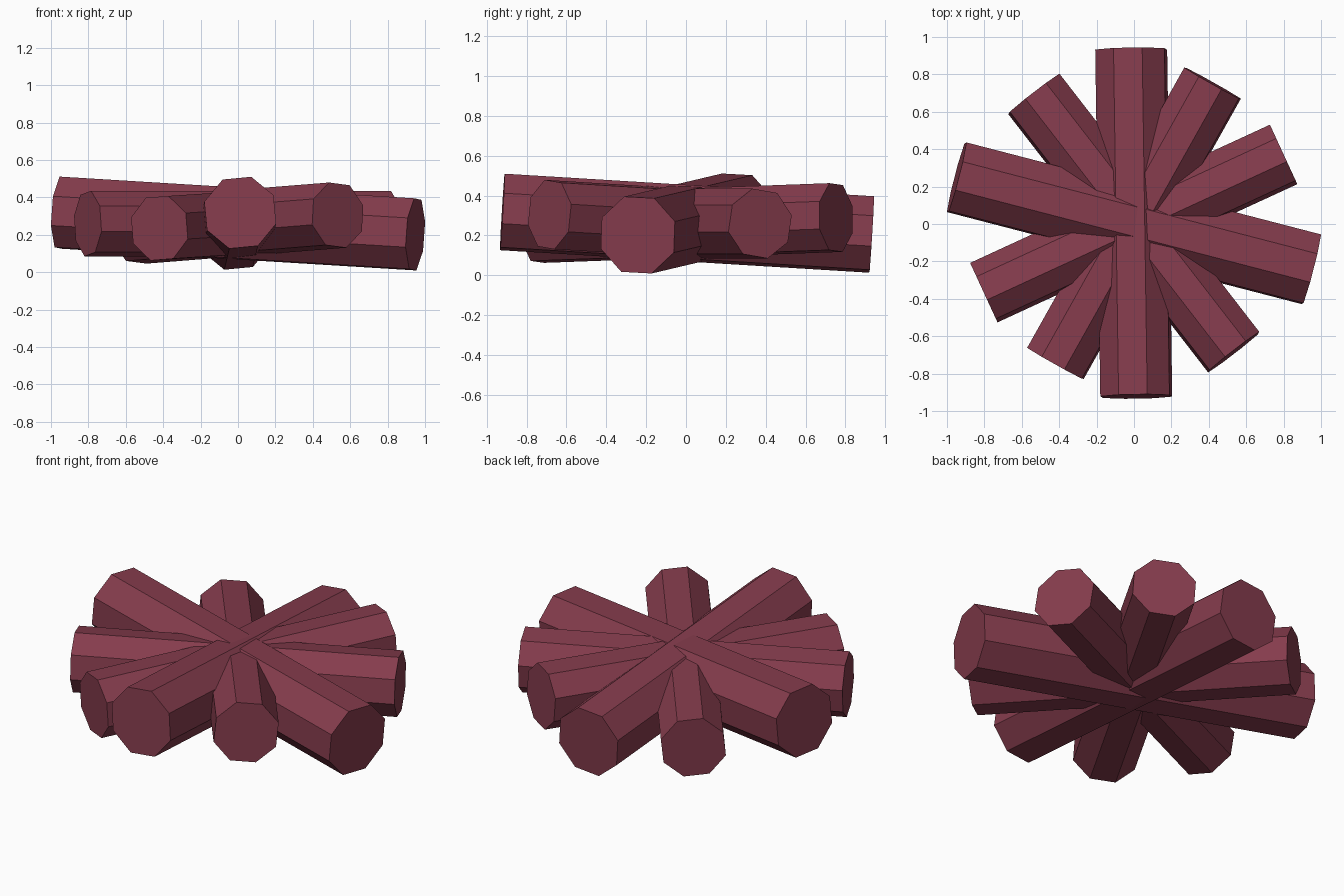
import bpy, math
from mathutils import Vector

if "Cube" in bpy.data.objects:
    bpy.data.objects.remove(bpy.data.objects["Cube"])

bark = bpy.data.materials.new("dark red wood")
bark.diffuse_color = (0.235, 0.045, 0.074, 1)
bark.use_nodes = True
bark.node_tree.nodes["Principled BSDF"].inputs["Base Color"].default_value = bark.diffuse_color


def log(name, start, end, radius, turn):
    """Octagonal log between two end centres; turn = roll of its section in degrees."""
    a, b = Vector(start), Vector(end)
    d = (b - a).normalized()
    right = d.cross(Vector((0, 0, 1))).normalized()
    up = right.cross(d)
    ring = []
    for i in range(8):
        t = math.radians(22.5 + turn + 45 * i)
        ring.append((right * math.cos(t) + up * math.sin(t)) * radius)
    verts = [a + r for r in ring] + [b + r for r in ring]
    faces = [tuple(range(8)), tuple(range(15, 7, -1))]
    faces += [(i, i + 8, (i + 1) % 8 + 8, (i + 1) % 8) for i in range(8)]
    mesh = bpy.data.meshes.new(name)
    mesh.from_pydata(verts, [], faces)
    mesh.materials.append(bark)
    bpy.context.collection.objects.link(bpy.data.objects.new(name, mesh))


# two thick logs, crossing and slightly tilted
log("thick_log_across", (-0.948, 0.25, 0.318), (0.948, -0.242, 0.202), 0.205, 3)
log("thick_log_front_back", (0.012, -0.922, 0.318), (-0.015, 0.932, 0.205), 0.201, 5.5)
# three thinner logs filling the gaps
log("thin_log_front_left", (-0.42, -0.745, 0.235), (0.42, 0.753, 0.29), 0.182, 4)
log("thin_log_front_right", (0.533, -0.685, 0.305), (-0.535, 0.695, 0.22), 0.182, -6)
log("thin_log_side", (-0.803, -0.367, 0.26), (0.8, 0.372, 0.26), 0.18, 9)
